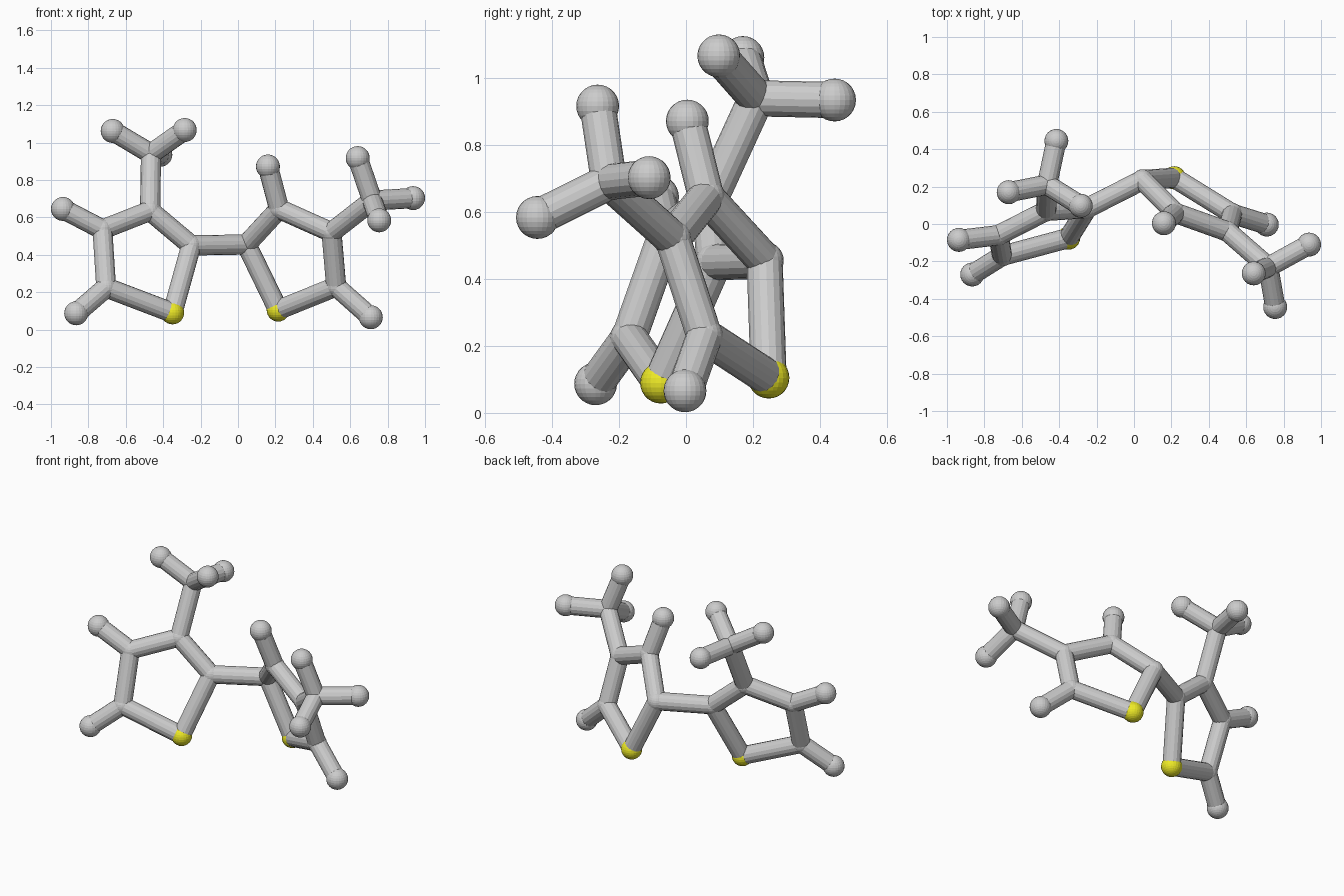
import bpy
from mathutils import Vector

if "Cube" in bpy.data.objects:
    bpy.data.objects.remove(bpy.data.objects["Cube"])

BOND_R = 0.054

# Joint positions: two five-sided rings, each with a three-pronged branch
P = {
    # left ring
    "sulfur_left": (-0.35, -0.075, 0.09), "ring_left_a": (-0.25, 0.085, 0.45),
    "ring_left_b": (-0.47, 0.07, 0.635), "ring_left_c": (-0.725, -0.06, 0.535),
    "ring_left_d": (-0.705, -0.17, 0.225),
    "tip_left_c": (-0.936, -0.085, 0.645), "tip_left_d": (-0.865, -0.27, 0.087),
    "branch_left": (-0.465, 0.21, 0.94),
    "branch_left_tip_1": (-0.67, 0.17, 1.062), "branch_left_tip_2": (-0.285, 0.098, 1.067),
    "branch_left_tip_3": (-0.415, 0.444, 0.935),
    # right ring
    "sulfur_right": (0.215, 0.247, 0.105), "ring_right_a": (0.045, 0.235, 0.455),
    "ring_right_b": (0.22, 0.06, 0.645), "ring_right_c": (0.5, -0.04, 0.52),
    "ring_right_d": (0.525, 0.055, 0.23),
    "tip_right_b": (0.16, 0.004, 0.872), "tip_right_d": (0.71, -0.003, 0.066),
    "branch_right": (0.718, -0.23, 0.69),
    "branch_right_tip_1": (0.64, -0.264, 0.917), "branch_right_tip_2": (0.936, -0.11, 0.703),
    "branch_right_tip_3": (0.755, -0.444, 0.584),
}

yellow = bpy.data.materials.new("yellow")
yellow.diffuse_color = (0.85, 0.82, 0.02, 1)
yellow.use_nodes = True
yellow.node_tree.nodes["Principled BSDF"].inputs["Base Color"].default_value = yellow.diffuse_color


def ball(name, pos):
    r = 0.064 if "tip" in name else 0.062 if "sulfur" in name else 0.057
    bpy.ops.mesh.primitive_uv_sphere_add(segments=24, ring_count=14, radius=r, location=pos)
    bpy.context.object.name = name + "_ball"
    if "sulfur" in name:
        bpy.context.object.data.materials.append(yellow)


def bond(a, b):
    va, vb = Vector(P[a]), Vector(P[b])
    d = vb - va
    bpy.ops.mesh.primitive_cylinder_add(vertices=16, radius=BOND_R, depth=d.length,
                                        location=(va + vb) / 2,
                                        rotation=d.to_track_quat('Z', 'Y').to_euler())
    bpy.context.object.name = f"rod_{a}_to_{b}"


for name, pos in P.items():
    ball(name, pos)

# Ring rods and branch rods on each side
for s, root in (("left", "b"), ("right", "c")):
    ring = [f"sulfur_{s}"] + [f"ring_{s}_{k}" for k in "abcd"]
    for i in range(5):
        bond(ring[i], ring[(i + 1) % 5])
    bond(f"ring_{s}_{root}", f"branch_{s}")
    for i in (1, 2, 3):
        bond(f"branch_{s}", f"branch_{s}_tip_{i}")

# Single tips on the rings
for k in ("left_c", "left_d", "right_b", "right_d"):
    bond("ring_" + k, "tip_" + k)

# Bridge between the rings
bond("ring_left_a", "ring_right_a")
